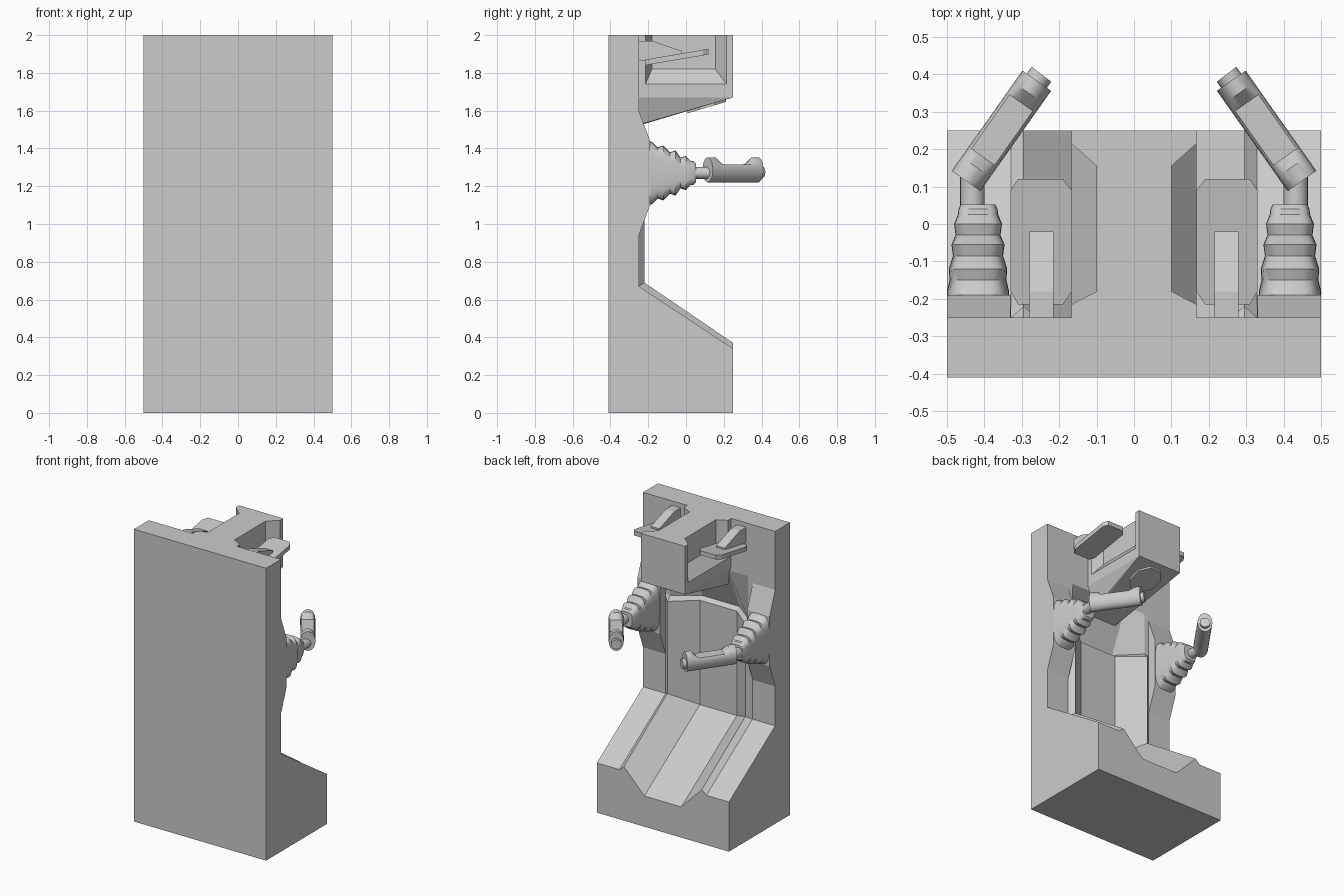
import bpy, bmesh, math
from mathutils import Vector

if "Cube" in bpy.data.objects:
    bpy.data.objects.remove(bpy.data.objects["Cube"])

grey = bpy.data.materials.new("light_grey")
grey.diffuse_color = (0.6, 0.6, 0.6, 1)
grey.use_nodes = True
grey.node_tree.nodes["Principled BSDF"].inputs["Base Color"].default_value = grey.diffuse_color


def finish(name, bm, smooth=False):
    bmesh.ops.remove_doubles(bm, verts=bm.verts, dist=0.0002)
    bmesh.ops.recalc_face_normals(bm, faces=bm.faces)
    me = bpy.data.meshes.new(name)
    bm.to_mesh(me)
    bm.free()
    me.materials.append(grey)
    ob = bpy.data.objects.new(name, me)
    bpy.context.collection.objects.link(ob)
    if smooth:
        bpy.ops.object.select_all(action='DESELECT')
        ob.select_set(True)
        bpy.context.view_layer.objects.active = ob
        bpy.ops.object.shade_smooth_by_angle(angle=math.radians(35))
    return ob


def loft(name, rings, smooth=False):
    """Skin a list of closed rings and cap both ends."""
    bm = bmesh.new()
    vs = [[bm.verts.new(p) for p in r] for r in rings]
    n = len(vs[0])
    for a, b in zip(vs, vs[1:]):
        for i in range(n):
            j = (i + 1) % n
            bm.faces.new((a[i], a[j], b[j], b[i]))
    bm.faces.new(vs[0])
    bm.faces.new(vs[-1])
    return finish(name, bm, smooth)


def hull(name, pts):
    bm = bmesh.new()
    for p in pts:
        bm.verts.new(p)
    bmesh.ops.convex_hull(bm, input=bm.verts)
    return finish(name, bm)


def sides(name, build):
    """Call a builder for the right (+1) and left (-1) side."""
    for s, tag in ((1, "right"), (-1, "left")):
        build(s, tag + "_" + name)


# Seat shell: side walls, arm pads, bolsters and centre trough as (y, z) columns across x
pad = [(.25, 0), (.25, .34), (-.25, .67), (-.25, .94), (-.19, 1.1), (-.19, 1.44), (-.25, 1.6), (-.25, 1.64)]
edge = [(.25, 0), (.25, .34), (-.25, .67), (-.25, .94), (-.25, 1.1), (-.25, 1.33), (-.25, 1.35), (-.25, 1.64)]
bolster = [(.25, 0), (.25, .37), (-.22, .69), (-.22, .94), (-.22, 1.1), (-.22, 1.32), (-.25, 1.35), (-.25, 1.64)]
trough = [(.25, 0), (.25, .21), (-.35, .606), (-.35, .94), (-.35, 1.1), (-.35, 1.32), (-.38, 1.34), (-.25, 1.64)]
back = [(-.25, 2), (-.41, 2), (-.41, 0)]
half = [(.5, pad), (.33, pad), (.329, edge), (.295, bolster), (.14, trough)]
cols = [(-x, c) for x, c in half] + [(x, c) for x, c in reversed(half)]
loft("seat_shell", [[(x, y, z) for y, z in c + back] for x, c in cols])

# Overhead box: plan with a flared recess on each side, plus the sloping recess floor
plan = [(.167, .25), (.167, .215), (.1, .155), (.1, -.18), (.167, -.215), (.167, -.26)]
plan += [(-x, y) for x, y in reversed(plan)]
loft("overhead_box", [[(x, y, z) for x, y in plan] for z in (1.67, 2.0)])
sill = [(.167, 1.67), (.167, 1.74), (.1, 1.82), (-.1, 1.82), (-.167, 1.74), (-.167, 1.67)]
loft("recess_floor", [[(x, y, z) for x, z in sill] for y in (-.215, .215)])

# Hood below the box, with an eight-sided plate on its slope
hull("hood", [(s * x, y, z) for s in (1, -1) for x, y, z in
              ((.167, .25, 1.67), (.167, -.26, 1.67), (.1, -.22, 1.53), (.1, -.34, 1.5))])
disc = [(.1 * math.cos(a), .11 + .11 * math.sin(a)) for a in
        [math.pi / 8 + i * math.pi / 4 for i in range(8)]]
loft("hood_plate", [[(x, y, 1.67 + (y - .25) * .298 + d) for x, y in disc] for d in (.01, -.012)])


# Tilted paddle and its bracket beside the box
def paddle(s, name):
    out = [(.19, -.215), (.31, -.215), (.33, -.18), (.33, .09), (.31, .12), (.19, .12), (.167, .09), (.167, -.18)]
    loft(name, [[(s * x, y, 1.843 + (y + .2) * .17 + d) for x, y in out] for d in (0, .03)])


def bracket(s, name):
    prof = [(-.26, 1.97), (-.18, 1.97), (-.02, 1.915), (-.02, 1.89), (-.2, 1.86), (-.26, 1.87)]
    loft(name, [[(s * x, y, z) for y, z in prof] for x in (.215, .28)])


sides("paddle", paddle)
sides("paddle_bracket", bracket)


# Ribbed sleeve: rounded oblong rings (y, half width, half height)
def sleeve(s, name):
    ribs = [(-.2, .083, .17), (-.18, .083, .165), (-.15, .076, .135), (-.12, .078, .145), (-.085, .067, .11),
            (-.055, .071, .12), (-.03, .06, .082), (0, .064, .09), (.025, .054, .064), (.04, .052, .062), (.052, .046, .05)]
    rings = []
    for y, hx, hz in ribs:
        ring = []
        for i in range(24):
            a = 2 * math.pi * i / 24
            c, q = math.cos(a), math.sin(a)
            ring.append((s * (.417 + hx * math.copysign(abs(c) ** .55, c)), y,
                         1.27 + hz * math.copysign(abs(q) ** .55, q)))
        rings.append(ring)
    loft(name, rings, True)


# Round bar between two points, height limited to a flat top by an optional rule
def bar(name, s, p, q, rx, rz, steps=(0, 1), top=lambda t: 9, n=20):
    p, q = Vector(p), Vector(q)
    side = (q - p).cross(Vector((0, 0, 1))).normalized()
    rings = []
    for t in steps:
        ring = []
        for i in range(n):
            a = 2 * math.pi * i / n
            v = p.lerp(q, t) + side * rx * math.cos(a)
            ring.append((s * v.x, v.y, min(v.z + rz * math.sin(a), top(t))))
        rings.append(ring)
    loft(name, rings, True)


def stalk(s, name):
    bar(name, s, (.432, .04, 1.27), (.432, .14, 1.27), .033, .033)


# Handle with a flat scooped top between raised ends, and a small end button
def handle(s, name):
    bar(name, s, (.449, .115, 1.287), (.26, .383, 1.287), .047, .066, (0, .14, .24, .78, .88, 1),
        lambda t: 1.315 if .2 < t < .8 else 1.36)


def button(s, name):
    bar(name, s, (.27, .37, 1.275), (.247, .4, 1.275), .033, .033)


sides("sleeve", sleeve)
sides("stalk", stalk)
sides("handle", handle)
sides("handle_button", button)
